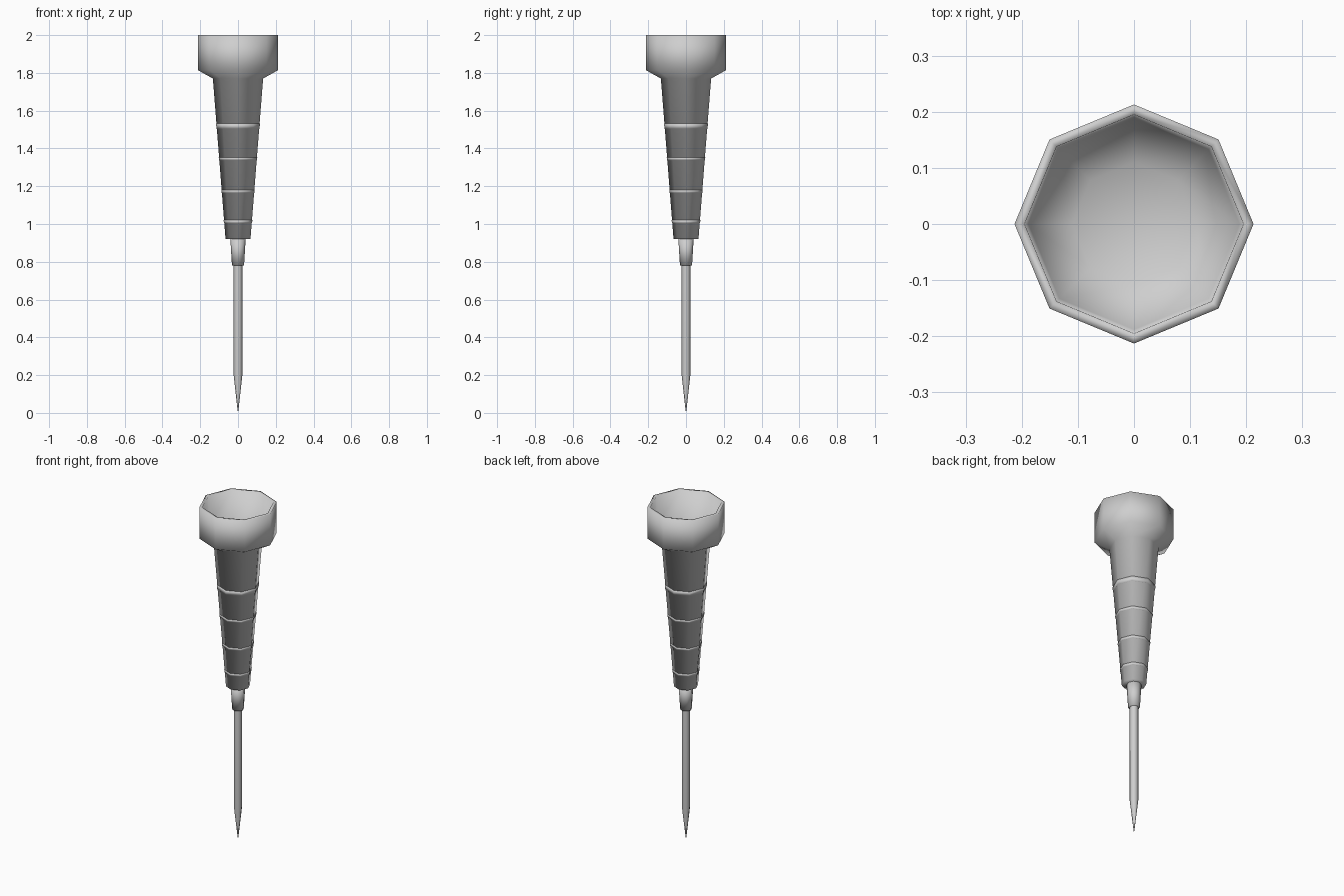
import bpy, bmesh, math

cube = bpy.data.objects.get("Cube")
if cube:
    bpy.data.objects.remove(cube, do_unlink=True)

SIDES = 8

grey = bpy.data.materials.new("light_grey")
grey.use_nodes = True
colour = (0.62, 0.62, 0.62, 1)
grey.diffuse_color = colour
grey.node_tree.nodes["Principled BSDF"].inputs["Base Color"].default_value = colour


def lathe(name, profile, loop=False):
    """Spin (radius, height) points round z; zero radius makes a pole."""
    bm = bmesh.new()
    rows = []
    for r, z in profile:
        if r == 0:
            rows.append([bm.verts.new((0, 0, z))] * SIDES)
        else:
            rows.append([bm.verts.new((r * math.cos(math.tau * i / SIDES),
                                       r * math.sin(math.tau * i / SIDES), z))
                         for i in range(SIDES)])
    pairs = list(zip(rows, rows[1:]))
    if loop:
        pairs.append((rows[-1], rows[0]))
    for a, b in pairs:
        for i in range(SIDES):
            j = (i + 1) % SIDES
            corners = list(dict.fromkeys((a[i], a[j], b[j], b[i])))
            face = bm.faces.new(corners)
            face.smooth = True
    bmesh.ops.recalc_face_normals(bm, faces=bm.faces)
    mesh = bpy.data.meshes.new(name)
    bm.to_mesh(mesh)
    bm.free()
    mesh.materials.append(grey)
    obj = bpy.data.objects.new(name, mesh)
    bpy.context.scene.collection.objects.link(obj)
    return obj


# Tapered handle flaring into a hollow cup
TOP_Z, TOP_R, END_Z, END_R = 1.77, 0.133, 0.92, 0.066
lathe("handle_and_cup", [
    (0, END_Z), (END_R, END_Z), (TOP_R, TOP_Z), (0.213, 1.815), (0.213, 2.0),
    (0.195, 2.0), (0.188, 1.835), (0.11, 1.79), (0, 1.78)])

# Thin raised rings round the handle
def handle_radius(z):
    return END_R + (TOP_R - END_R) * (z - END_Z) / (TOP_Z - END_Z)

for n, (z, h) in enumerate([(1.517, 0.028), (1.345, 0.016), (1.172, 0.016), (1.012, 0.016)]):
    lo, hi = z - h / 2, z + h / 2
    rl, rh = handle_radius(lo), handle_radius(hi)
    lathe(f"handle_ring_{n + 1}",
          [(rl - 0.008, lo), (rl + 0.002, lo), (rh + 0.002, hi), (rh - 0.008, hi)], loop=True)

# Collar holding the needle
lathe("collar", [(0, 0.78), (0.032, 0.78), (0.041, 0.93), (0, 0.93)])

# Needle with a sharp tip
lathe("needle", [(0, 0), (0.004, 0.03), (0.023, 0.2), (0.023, 0.8)])
